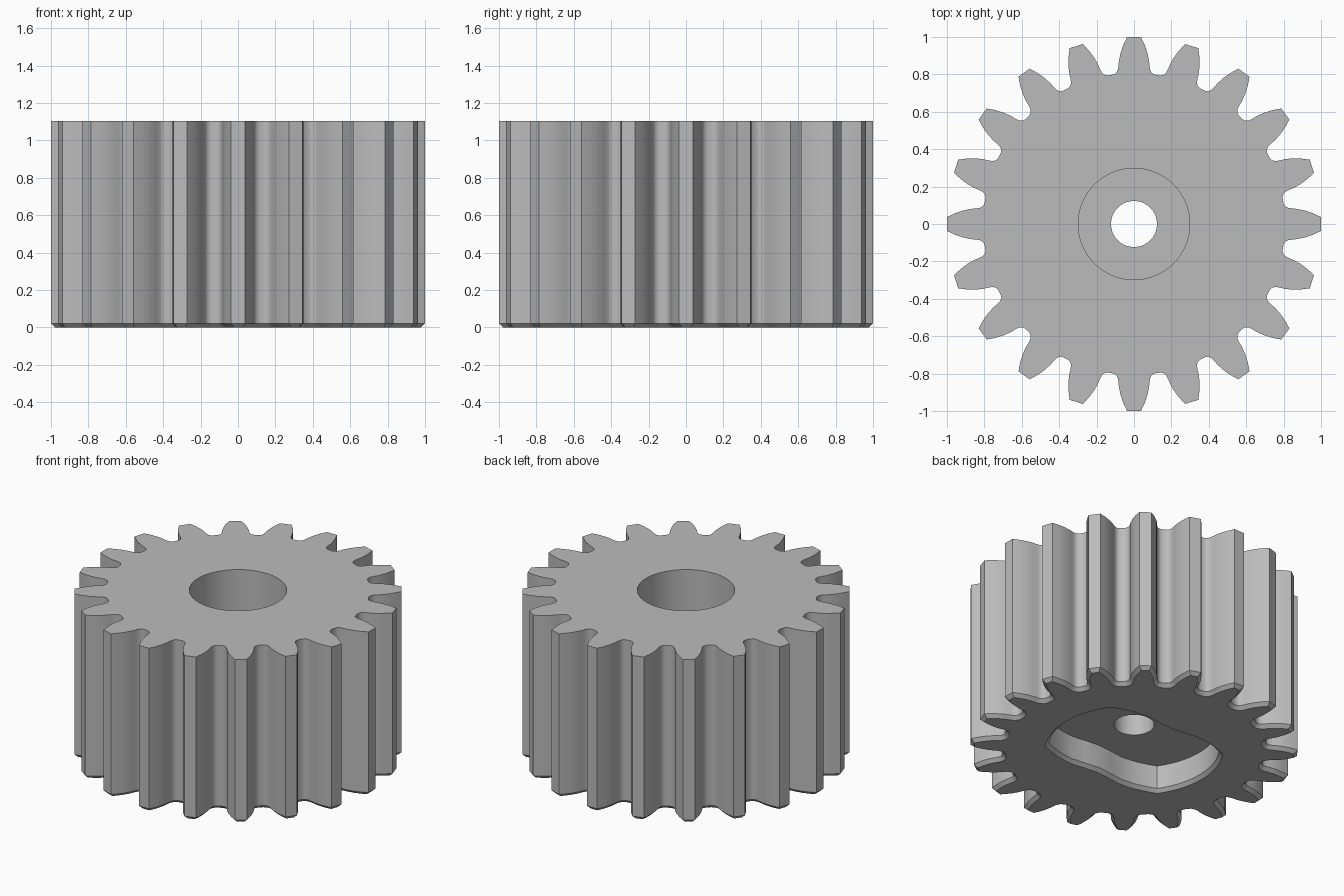
import bpy
import bmesh
from math import sin, cos, pi, radians
from mathutils import Vector, Matrix

cube = bpy.data.objects.get("Cube")
if cube:
    bpy.data.objects.remove(cube, do_unlink=True)

TEETH = 20
HEIGHT = 1.105
WEB_BOTTOM, WEB_TOP = 0.18, 0.37
CHAMFER = 0.022


def circle(radius, count=64):
    return [Vector((radius * cos(2 * pi * i / count), radius * sin(2 * pi * i / count)))
            for i in range(count)]


def offset(points, dist):
    """Mitred offset of a counter-clockwise outline, positive outwards."""
    result = []
    for i, p in enumerate(points):
        a = (p - points[i - 1]).normalized()
        b = (points[(i + 1) % len(points)] - p).normalized()
        na, nb = Vector((a.y, -a.x)), Vector((b.y, -b.x))
        result.append(p + (na + nb) * dist / (1 + na.dot(nb)))
    return result


def gear_outline():
    # half a tooth, pointing along +y, from the tip down to the root fillet
    half = [(0.037, 1.0), (0.058, 0.955), (0.073, 0.91), (0.081, 0.87),
            (0.083, 0.842), (0.087, 0.822), (0.096, 0.807), (0.111, 0.799)]
    tooth = [Vector(p) for p in reversed(half)] + [Vector((-x, y)) for x, y in half]
    outline = []
    for i in range(TEETH):
        turn = Matrix.Rotation(2 * pi * i / TEETH, 2)
        outline += [turn @ p for p in tooth]
    return outline


def recess_outline():
    # two wide arms with round ends and a slight waist on each long side
    end = [Vector((0.545 * cos(radians(a)), 0.545 * sin(radians(a))))
           for a in range(-35, 36, 5)]
    side = [(0.38, 0.338), (0.3, 0.36), (0.2, 0.373), (0.1, 0.36)]
    long_side = [Vector(p) for p in side] + [Vector((0, 0.35))]
    long_side += [Vector((-x, y)) for x, y in reversed(side)]
    one_half = end + long_side
    return one_half + [-p for p in one_half]


bm = bmesh.new()


def ring(points, z):
    verts = [bm.verts.new((p.x, p.y, z)) for p in points]
    edges = [bm.edges.new((verts[i - 1], verts[i])) for i in range(len(verts))]
    return verts, edges


def wall(lower, upper):
    a, b = lower[0], upper[0]
    for i in range(len(a)):
        bm.faces.new((a[i - 1], a[i], b[i], b[i - 1]))


def cap(outer, inner):
    bmesh.ops.triangle_fill(bm, edges=outer[1] + inner[1], use_beauty=True)


# toothed outside with a chamfered lower edge
gear = gear_outline()
foot = ring(offset(gear, -CHAMFER), 0)
base = ring(gear, CHAMFER)
top = ring(gear, HEIGHT)
wall(foot, base)
wall(base, top)

# recess in the underside, with a chamfered rim
recess = recess_outline()
rim = ring(recess, 0)
recess_low = ring(offset(recess, -CHAMFER), CHAMFER)
recess_high = ring(offset(recess, -CHAMFER), WEB_BOTTOM)
wall(rim, recess_low)
wall(recess_low, recess_high)

# small through hole and wide upper bore
hole_low = ring(circle(0.123), WEB_BOTTOM)
hole_high = ring(circle(0.123), WEB_TOP)
bore_low = ring(circle(0.298), WEB_TOP)
bore_high = ring(circle(0.298), HEIGHT)
wall(hole_low, hole_high)
wall(bore_low, bore_high)

# flat faces between the walls
cap(foot, rim)
cap(recess_high, hole_low)
cap(bore_low, hole_high)
cap(top, bore_high)
bmesh.ops.recalc_face_normals(bm, faces=bm.faces[:])

mesh = bpy.data.meshes.new("gear")
bm.to_mesh(mesh)
bm.free()
obj = bpy.data.objects.new("gear", mesh)
bpy.context.collection.objects.link(obj)

# plain grey material
grey = (0.5, 0.5, 0.5, 1)
mat = bpy.data.materials.new("plain_grey")
mat.use_nodes = True
mat.diffuse_color = grey
mat.node_tree.nodes["Principled BSDF"].inputs["Base Color"].default_value = grey
mesh.materials.append(mat)

bpy.ops.object.select_all(action='DESELECT')
obj.select_set(True)
bpy.context.view_layer.objects.active = obj
bpy.ops.object.shade_smooth_by_angle(angle=radians(32))
